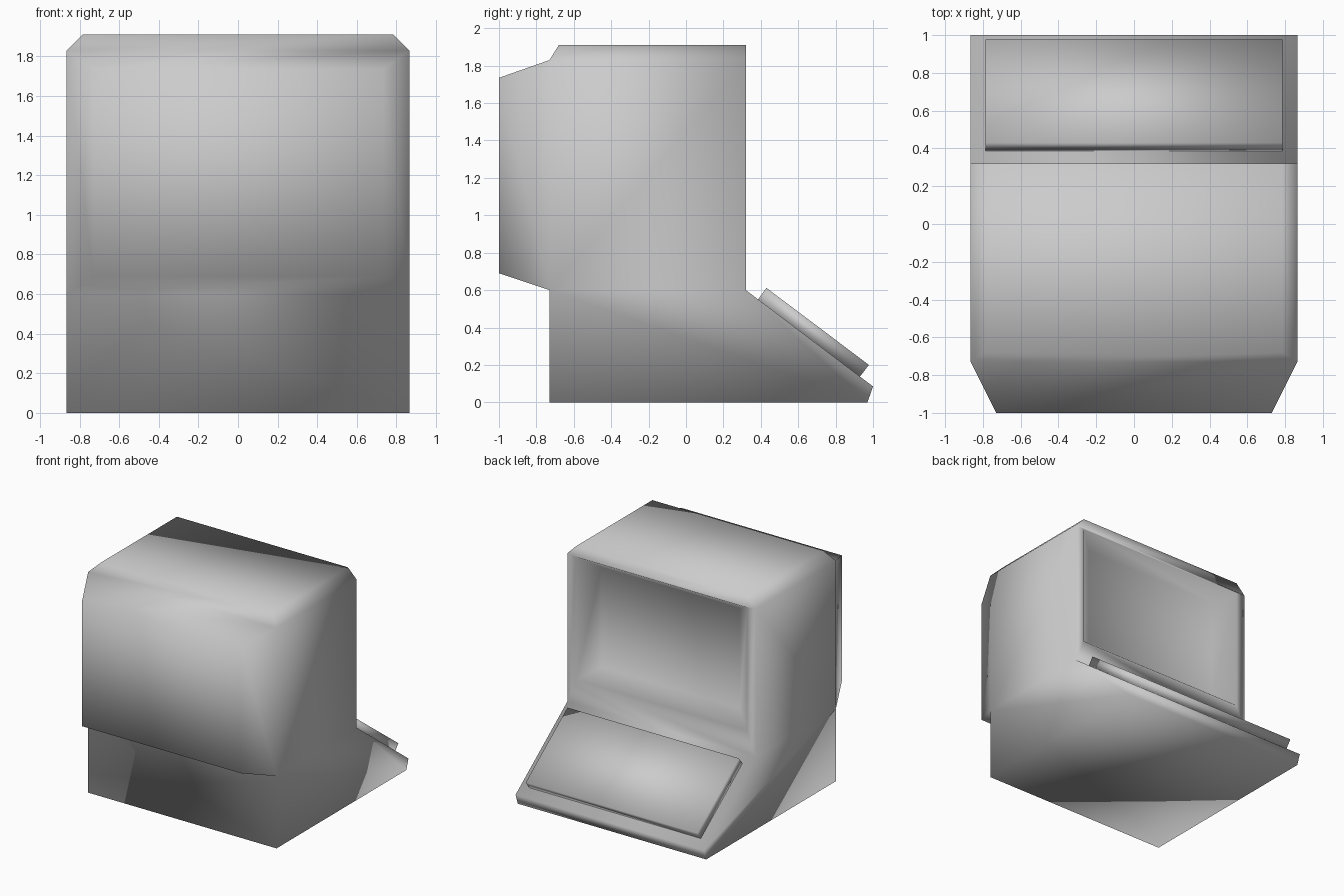
import bpy, bmesh

if "Cube" in bpy.data.objects:
    bpy.data.objects.remove(bpy.data.objects["Cube"])

W = 0.865          # half width of the cabinet
BACK, FRONT = -0.73, 0.32


def loft(bm, rings, cap=False):
    """Bridge closed rings of points; optionally cap the last one."""
    rows = [[bm.verts.new(p) for p in ring] for ring in rings]
    for a, b in zip(rows, rows[1:]):
        for i in range(len(a)):
            j = (i + 1) % len(a)
            bm.faces.new((a[i], a[j], b[j], b[i]))
    if cap:
        bm.faces.new(rows[-1])


def rect_xz(w, y, z0, z1):
    return [(-w, y, z0), (w, y, z0), (w, y, z1), (-w, y, z1)]


def rect_xy(w, z, y0, y1):
    return [(-w, y0, z), (w, y0, z), (w, y1, z), (-w, y1, z)]


def finish(bm, name, smooth=True):
    bmesh.ops.remove_doubles(bm, verts=bm.verts, dist=0.0005)
    bmesh.ops.recalc_face_normals(bm, faces=bm.faces)
    me = bpy.data.meshes.new(name)
    bm.to_mesh(me)
    bm.free()
    for p in me.polygons:
        p.use_smooth = smooth
    ob = bpy.data.objects.new(name, me)
    bpy.context.collection.objects.link(ob)
    return ob


def prism(bm, profile, w, open_edges=()):
    """Extrude a (y, z) profile across x, leaving chosen edges open."""
    left, right = ([bm.verts.new((x, y, z)) for y, z in profile] for x in (-w, w))
    bm.faces.new(left)
    bm.faces.new(right)
    for i in range(len(profile)):
        j = (i + 1) % len(profile)
        if i not in open_edges:
            bm.faces.new((left[i], left[j], right[j], right[i]))


bm = bmesh.new()
# base with the sloping keyboard shelf, open where the monitor housing sits
prism(bm, [(BACK, 0), (0.97, 0), (1.0, 0.085), (FRONT, 0.6), (BACK, 0.6)], W, {3})
# monitor housing sides; front and back are filled below
prism(bm, [(BACK, 0.6), (FRONT, 0.6), (FRONT, 1.83), (BACK, 1.83)], W, {0, 1, 2, 3})
# chamfered top
loft(bm, [rect_xy(W, 1.83, BACK, FRONT), rect_xy(0.785, 1.91, -0.68, FRONT)], cap=True)
# tapered rear bulge
loft(bm, [rect_xz(W, BACK, 0.6, 1.83), rect_xz(0.73, -1.0, 0.69, 1.735)], cap=True)
# front frame and recessed bezel, closed by the display pane
loft(bm, [rect_xz(W, FRONT, 0.6, 1.83), rect_xz(0.785, FRONT, 0.8, 1.82),
          rect_xz(0.635, 0.2, 0.9, 1.73)], cap=True)
finish(bm, "cabinet")

# keyboard slab lying on the slope
bm = bmesh.new()
prism(bm, [(0.385, 0.55), (0.93, 0.138), (0.978, 0.2), (0.43, 0.612)], 0.787)
finish(bm, "keyboard_panel")
